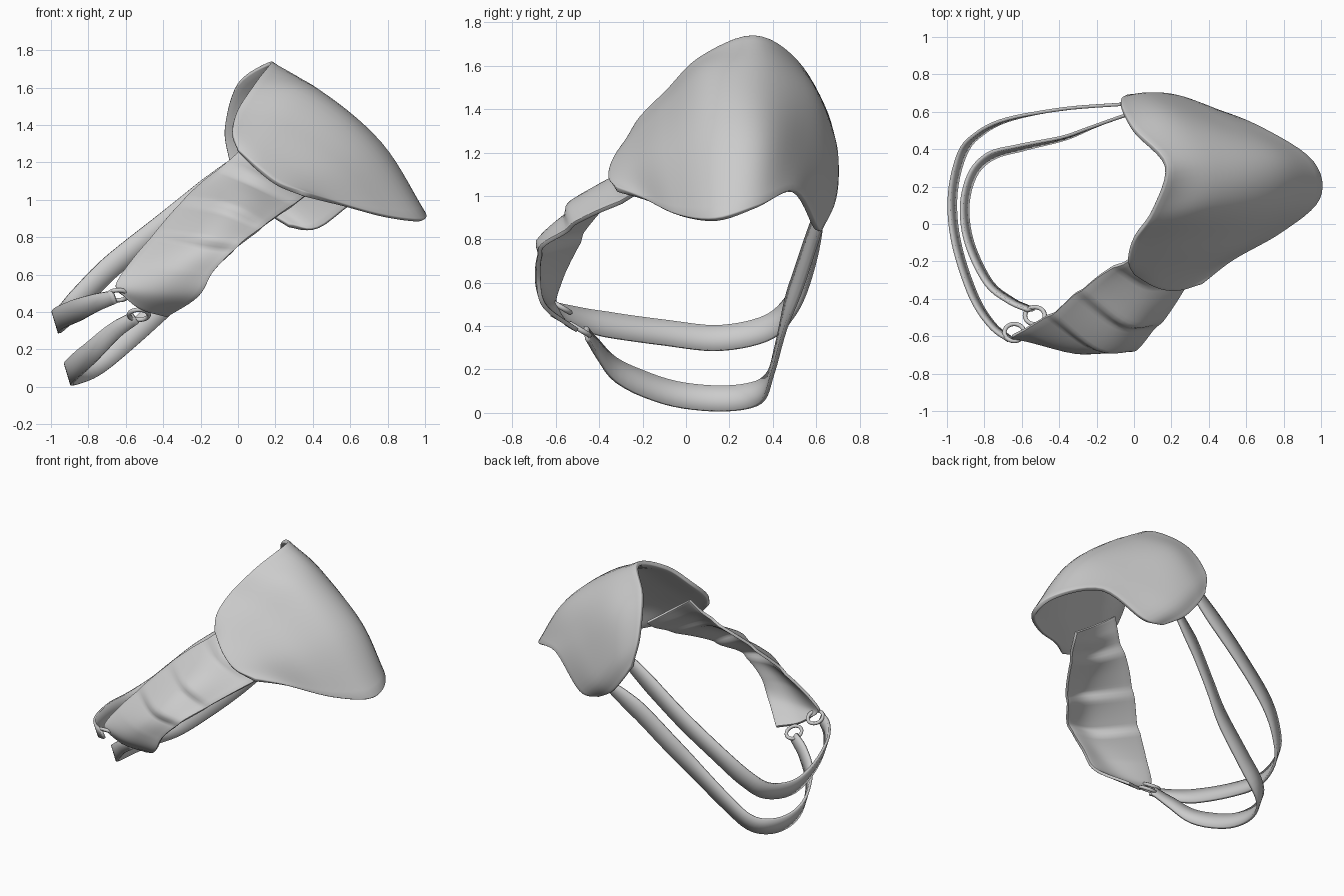
import bpy, bmesh, math
from mathutils import Vector

if "Cube" in bpy.data.objects:
    bpy.data.objects.remove(bpy.data.objects["Cube"])


def spline(pts, n):
    """Smooth curve through pts, n samples."""
    p = [Vector(q) for q in pts]
    p = [p[0] * 2 - p[1]] + p + [p[-1] * 2 - p[-2]]
    out = []
    for k in range(n):
        f = k / (n - 1) * (len(pts) - 1)
        i = min(int(f), len(pts) - 2)
        t = f - i
        a, b, c, d = p[i:i + 4]
        out.append(0.5 * (2 * b + (c - a) * t + (2 * a - 5 * b + 4 * c - d) * t * t
                          + (3 * b - a - 3 * c + d) * t ** 3))
    return out


def patch(rows, nu, nv):
    """Grid surface through rows of control points."""
    rows = [spline(r, nv) for r in rows]
    cols = [spline([r[j] for r in rows], nu) for j in range(nv)]
    return [[cols[j][i] for j in range(nv)] for i in range(nu)]


def sheet(name, grid, thickness, rim=0.0):
    """Mesh object from a grid of points, given thickness and rounded rim."""
    nv = len(grid[0])
    faces = [(i * nv + j, i * nv + j + 1, (i + 1) * nv + j + 1, (i + 1) * nv + j)
             for i in range(len(grid) - 1) for j in range(nv - 1)]
    me = bpy.data.meshes.new(name)
    me.from_pydata([p for r in grid for p in r], [], faces)
    ob = bpy.data.objects.new(name, me)
    bpy.context.collection.objects.link(ob)
    s = ob.modifiers.new("thickness", 'SOLIDIFY')
    s.thickness, s.offset = thickness, 0
    if rim:
        b = ob.modifiers.new("rim", 'BEVEL')
        b.width, b.segments, b.angle_limit = rim, 2, math.radians(50)
    me.polygons.foreach_set("use_smooth", [True] * len(me.polygons))
    return ob


# Shoulder shell: each row runs from the neck edge to the outer edge, front to back
shell_rows = [
    [(0.00, -.26, 1.26), (.11, -.33, 1.16), (.22, -.35, 1.08), (.36, -.32, 1.03)],
    [(-.03, -.20, 1.36), (.15, -.23, 1.26), (.34, -.24, 1.13), (.53, -.18, .98)],
    [(0.00, -.08, 1.48), (.26, -.08, 1.40), (.55, -.09, 1.19), (.79, -.03, .91)],
    [(.10, .07, 1.63), (.39, .11, 1.56), (.72, .12, 1.29), (.985, .14, .89)],
    [(.17, .31, 1.73), (.42, .34, 1.56), (.74, .35, 1.28), (.95, .33, .95)],
    [(0.00, .50, 1.62), (.20, .57, 1.47), (.47, .54, 1.22), (.69, .50, 1.02)],
    [(-.07, .64, 1.38), (.08, .68, 1.22), (.25, .67, 1.02), (.43, .60, .85)],
    [(-.04, .68, 1.18), (.03, .68, 1.07), (.13, .66, .95), (.27, .61, .86)],
]
sheet("shoulder_shell", patch(shell_rows, 43, 22), 0.03, 0.01)

# Upper arm guard: each row runs across the strip, top (tucked in the shell) to bottom
guard_rows = [
    [(.06, -.13, 1.33), (.22, -.16, 1.21), (.40, -.12, 1.08)],
    [(-.03, -.19, 1.22), (.13, -.25, 1.13), (.36, -.20, 1.02)],
    [(-.19, -.28, 1.09), (.03, -.44, 1.02), (.22, -.42, .92)],
    [(-.33, -.39, .95), (-.09, -.57, .91), (.10, -.57, .83)],
    [(-.44, -.48, .82), (-.20, -.66, .78), (0.00, -.67, .75)],
    [(-.56, -.55, .68), (-.32, -.68, .65), (-.13, -.68, .62)],
    [(-.65, -.60, .55), (-.43, -.65, .51), (-.21, -.65, .49)],
    [(-.63, -.61, .50), (-.52, -.56, .42), (-.38, -.50, .38)],
]
guard = patch(guard_rows, 71, 15)
outward = Vector((0.25, -0.85, 0.45)).normalized()
for i, row in enumerate(guard):
    r = i / 10 - 1
    # overlapping folds: slow swell, quick drop
    f = ((r - 0.5) / 1.35) % 1.0
    lift = (f / 0.8 if f < 0.8 else (1 - f) / 0.2) - 0.5
    lift *= max(0, min(1, 1 + r * 2))
    if r > 3.2:
        lift = -0.5 * max(0, 4.2 - r)
    for j, p in enumerate(row):
        row[j] = p + outward * 0.035 * lift * math.sin(math.pi * (j + 2) / 18)
sheet("arm_guard", guard, 0.02, 0.005)

# Two straps looping round the arm
straps = {
    "upper_strap": [(-.66, -.62, .48), (-.76, -.54, .45), (-.86, -.38, .41), (-.95, -.1, .37),
                    (-.97, .15, .345), (-.92, .37, .39), (-.83, .48, .49), (-.67, .56, .65),
                    (-.38, .615, .88), (-.07, .64, 1.13), (.02, .65, 1.21)],
    "lower_strap": [(-.55, -.46, .37), (-.66, -.41, .30), (-.78, -.31, .19), (-.88, -.1, .10),
                    (-.905, .1, .068), (-.86, .27, .075), (-.76, .365, .12), (-.60, .41, .25),
                    (-.38, .46, .45), (-.22, .52, .62), (-.05, .58, .80), (.08, .62, .91),
                    (.16, .645, .97)],
}
for name, path in straps.items():
    pts = spline(path, 60)
    grid = []
    for i, p in enumerate(pts):
        t = (pts[min(i + 1, 59)] - pts[max(i - 1, 0)]).normalized()
        radial = Vector((t.y, -t.x, 0)).normalized()
        tilt = 0.3 * max(0, min(1, (45 - i) / 15))
        w = (t.cross(radial) + radial * tilt).normalized()
        half = 0.035 + 0.025 * min(1, i / 12, (59 - i) / 8)
        grid.append([p + w * half * k for k in (-1, 0, 1)])
    sheet(name, grid, 0.018)


# Rings joining the straps to the guard
def ring(name, centre):
    rot = Vector((0, 0.5, 0.85)).to_track_quat('Z', 'Y').to_euler()
    bpy.ops.mesh.primitive_torus_add(location=centre, rotation=rot, major_segments=24,
                                     minor_segments=8, major_radius=0.053, minor_radius=0.012)
    ob = bpy.context.object
    ob.name = name
    bpy.ops.object.shade_smooth()


ring("lower_ring", (-.53, -.49, .385))
ring("upper_ring", (-.64, -.58, .49))
